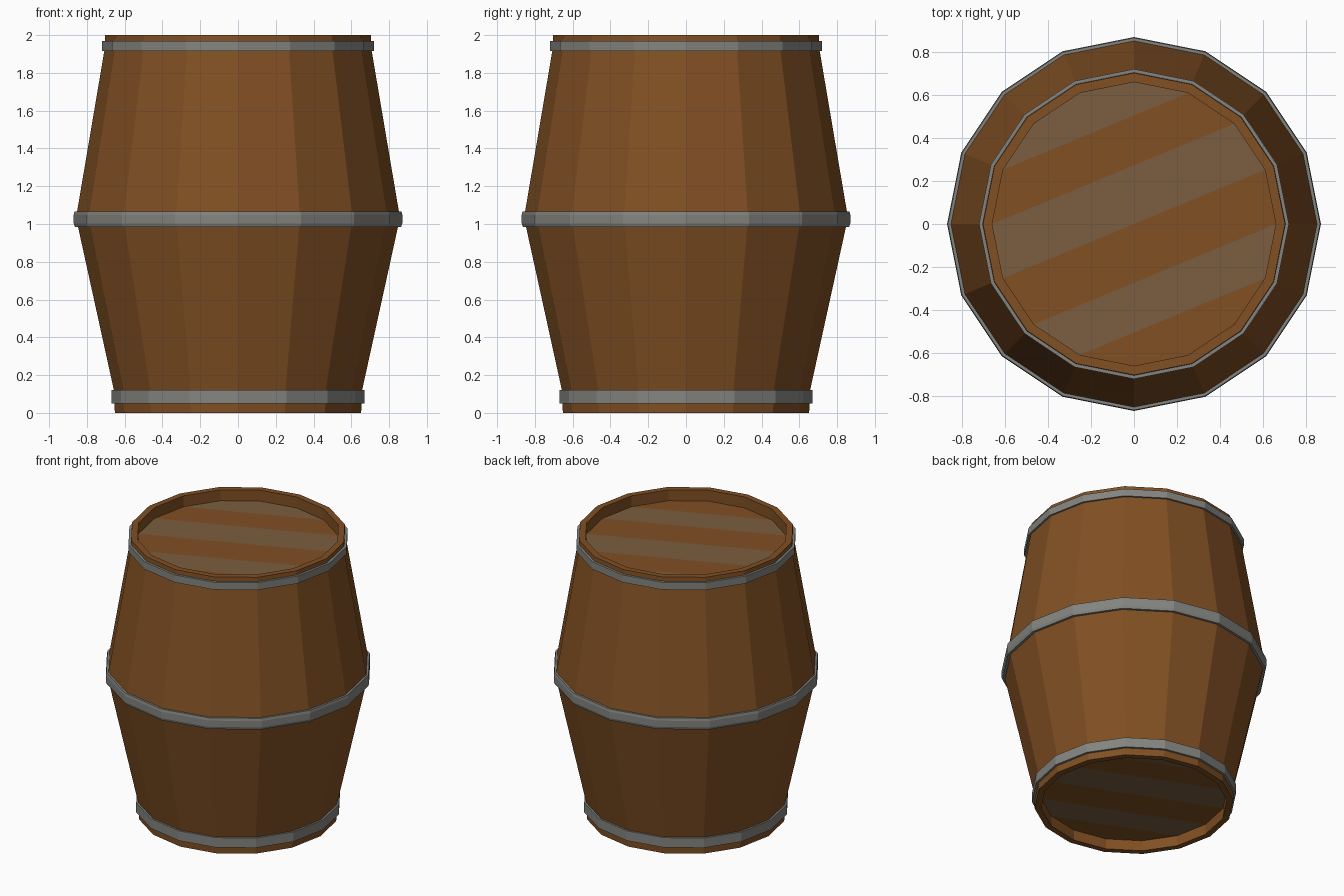
import bpy
from math import cos, sin, tau

if "Cube" in bpy.data.objects:
    bpy.data.objects.remove(bpy.data.objects["Cube"])

SIDES = 16


def material(name, rgb):
    m = bpy.data.materials.new(name)
    m.diffuse_color = (*rgb, 1)
    m.use_nodes = True
    m.node_tree.nodes["Principled BSDF"].inputs["Base Color"].default_value = m.diffuse_color
    return m


WOOD = material("wood", (0.22, 0.08, 0.017))
PLANK = material("pale_wood", (0.20, 0.11, 0.05))
METAL = material("hoop_metal", (0.23, 0.23, 0.215))


def add_object(name, verts, faces, mats):
    mesh = bpy.data.meshes.new(name)
    mesh.from_pydata(verts, [], faces)
    for m in mats:
        mesh.materials.append(m)
    obj = bpy.data.objects.new(name, mesh)
    bpy.context.collection.objects.link(obj)
    return obj


def ring(r, z):
    return [(r * cos(tau * k / SIDES), r * sin(tau * k / SIDES), z) for k in range(SIDES)]


def lathe(name, profile, mat, closed=False):
    """Spin an (r, z) profile around the z axis."""
    n = len(profile)
    verts = [v for r, z in profile for v in ring(r, z)]
    faces = []
    for i in range(n if closed else n - 1):
        a, b = i * SIDES, (i + 1) % n * SIDES
        for k in range(SIDES):
            j = (k + 1) % SIDES
            faces.append((a + k, a + j, b + j, b + k))
    return add_object(name, verts, faces, [mat])


def lid(name, r, z, facing_down=False):
    """Round lid cut into six parallel planks of alternating colour."""
    faces = [(3, 4, 5, 6, 7), (2, 3, 7, 8), (1, 2, 8, 9),
             (0, 1, 9, 10), (15, 0, 10, 11), (11, 12, 13, 14, 15)]
    if facing_down:  # mirrored in x, which also flips the winding
        faces = [tuple((8 - k) % SIDES for k in f) for f in faces]
    obj = add_object(name, ring(r, z), faces, [WOOD, PLANK])
    for i, p in enumerate(obj.data.polygons):
        p.material_index = 1 - i % 2


# Staves with the recessed rims at both ends
lathe("staves", [(0.61, 0.075), (0.61, 0), (0.652, 0), (0.657, 0.12), (0.847, 0.985),
                 (0.852, 1.065), (0.708, 1.915), (0.703, 2), (0.66, 2), (0.66, 1.922)], WOOD)

# Lids
lid("top_lid", 0.66, 1.922)
lid("bottom_lid", 0.61, 0.075, True)

# Hoops
lathe("bottom_hoop", [(0.64, 0.05), (0.67, 0.05), (0.67, 0.12), (0.64, 0.12)], METAL, True)
lathe("middle_hoop", [(0.83, 0.985), (0.864, 0.985), (0.87, 1.003), (0.87, 1.048),
                      (0.866, 1.066), (0.83, 1.066)], METAL, True)
lathe("top_hoop", [(0.69, 1.917), (0.721, 1.917), (0.721, 1.97), (0.69, 1.97)], METAL, True)
